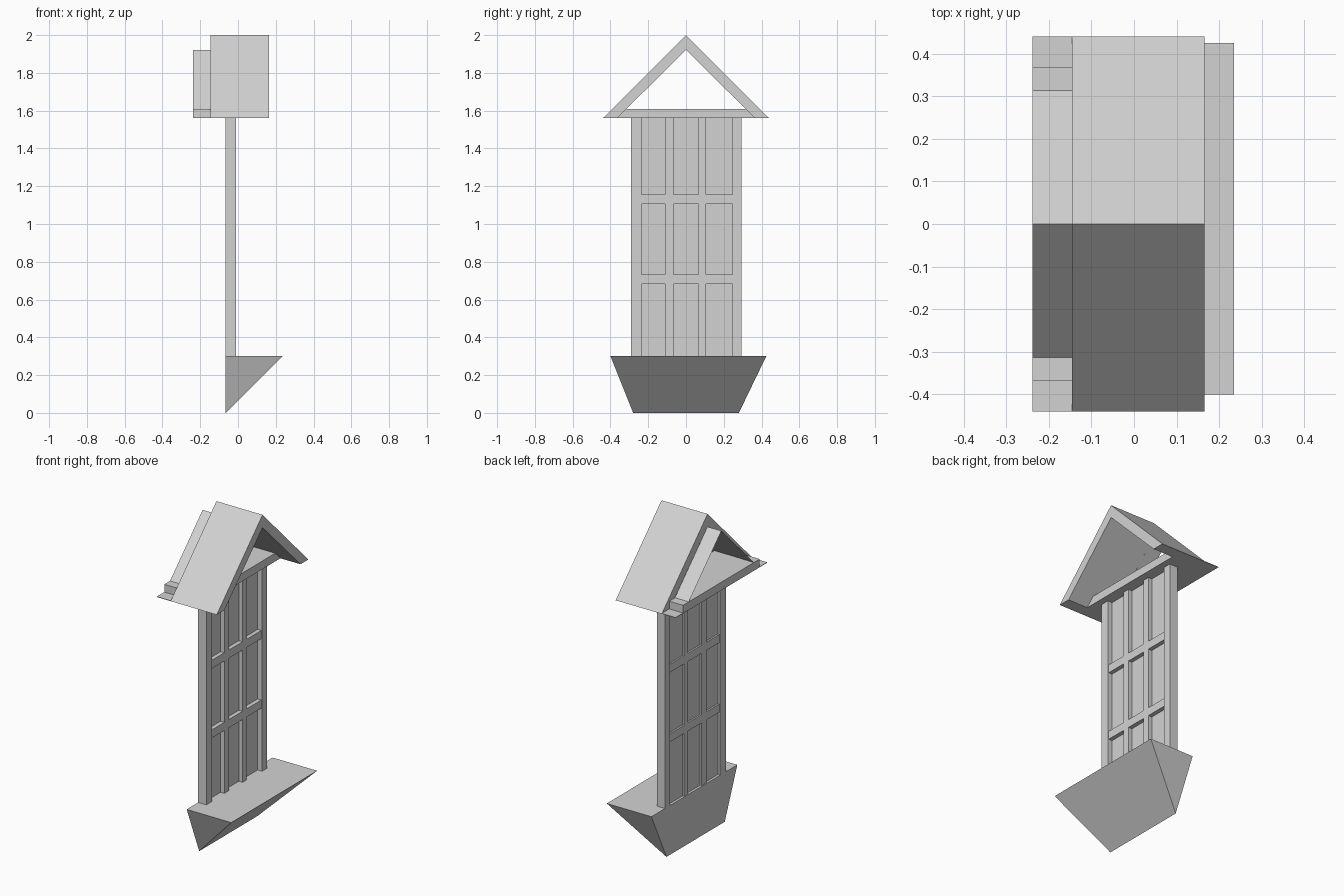
import bpy

cube = bpy.data.objects.get("Cube")
if cube:
    bpy.data.objects.remove(cube, do_unlink=True)

# One plain grey for everything
grey = bpy.data.materials.new("light_grey")
grey.use_nodes = True
COLOUR = (0.65, 0.65, 0.65, 1)
grey.diffuse_color = COLOUR
grey.node_tree.nodes["Principled BSDF"].inputs["Base Color"].default_value = COLOUR


def add_mesh(name, verts, faces):
    mesh = bpy.data.meshes.new(name)
    mesh.from_pydata(verts, [], faces)
    mesh.materials.append(grey)
    obj = bpy.data.objects.new(name, mesh)
    bpy.context.collection.objects.link(obj)
    return obj


def loft(name, ring_a, ring_b):
    """Closed solid between two matching rings."""
    n = len(ring_a)
    sides = [(i, (i + 1) % n, n + (i + 1) % n, n + i) for i in range(n)]
    caps = [tuple(reversed(range(n))), tuple(range(n, 2 * n))]
    return add_mesh(name, ring_a + ring_b, sides + caps)


def prism(name, profile, x0, x1):
    """Extrude a (y, z) outline along x."""
    return loft(name, [(x0, y, z) for y, z in profile], [(x1, y, z) for y, z in profile])


def box(name, x, y, z):
    return prism(name, [(y[0], z[0]), (y[1], z[0]), (y[1], z[1]), (y[0], z[1])], *x)


# Wedge planter: rectangular rim tapering to a bottom edge at the wall side
WALL, RIM = -0.065, 0.30
add_mesh("planter",
         [(WALL, -0.40, RIM), (WALL, 0.425, RIM), (0.235, 0.425, RIM), (0.235, -0.40, RIM),
          (WALL, -0.28, 0), (WALL, 0.28, 0)],
         [(0, 3, 2, 1), (0, 1, 5, 4), (3, 4, 5, 2), (0, 4, 3), (1, 2, 5)])

# Window: thin pane, outer stiles, inner bars and cross rails
EAVE = 1.56
height = (RIM, EAVE)
box("window_pane", (-0.05, -0.04), (-0.235, 0.245), height)
for side, span in (("front", (-0.29, -0.235)), ("back", (0.245, 0.295))):
    box(side + "_stile", (WALL, -0.01), span, height)
bars = [(-0.11, -0.065), (0.065, 0.105)]
for span in bars:
    box("window_bar", (-0.06, -0.015), span, height)
gaps = [(-0.235, bars[0][0]), (bars[0][1], bars[1][0]), (bars[1][1], 0.245)]
for bottom in (0.682, 1.105):
    for span in gaps:
        box("window_rail", (-0.06, -0.015), span, (bottom, bottom + 0.05))

# Open gable roof with a tie beam
BACK, ROOF_BACK, ROOF_FRONT = -0.238, -0.145, 0.165
prism("gable_roof", [(-0.44, EAVE), (0, 2.0), (0.44, EAVE), (0.365, EAVE),
                     (0, 1.922), (-0.365, EAVE)], ROOF_BACK, ROOF_FRONT)
box("tie_beam", (BACK, 0.03), (-0.368, 0.368), (EAVE, 1.61))

# Thin inner roof lining and eave plates running out past the roof
add_mesh("roof_lining",
         [(x, y, z) for x in (BACK, ROOF_BACK)
          for y, z in ((-0.318, 1.605), (0, 1.922), (0.318, 1.605))],
         [(0, 3, 4, 1), (1, 4, 5, 2)])
for s in (-1, 1):
    box("eave_plate", (BACK, ROOF_BACK), sorted((s * 0.365, s * 0.44)), (EAVE, EAVE + 0.003))
